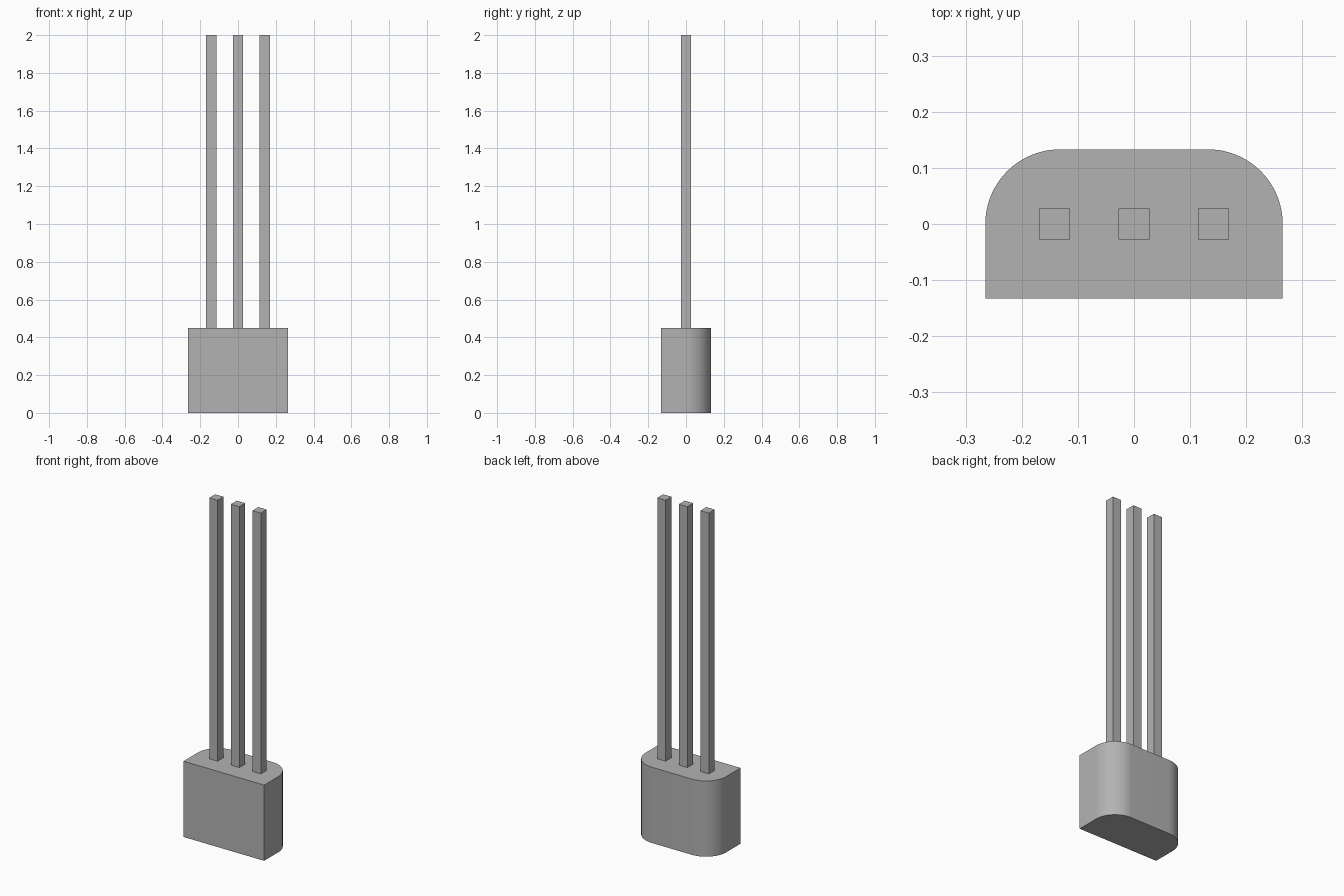
import bpy
import bmesh
from math import sin, cos, pi

cube = bpy.data.objects.get("Cube")
if cube:
    bpy.data.objects.remove(cube, do_unlink=True)

HALF_WIDTH, HALF_DEPTH, BODY_HEIGHT = 0.265, 0.133, 0.45
PIN_WIDTH, PIN_SPACING, TOP = 0.055, 0.142, 2.0
ARC_STEPS = 24

grey = bpy.data.materials.new("plain grey")
grey.use_nodes = True
colour = (0.45, 0.45, 0.45, 1)
grey.diffuse_color = colour
grey.node_tree.nodes["Principled BSDF"].inputs["Base Color"].default_value = colour


def prism(name, outline, bottom, top):
    """Extrude a counter-clockwise outline into a closed upright solid."""
    bm = bmesh.new()
    base = bm.faces.new([bm.verts.new((x, y, bottom)) for x, y in outline])
    side = bmesh.ops.extrude_face_region(bm, geom=[base], use_keep_orig=True)
    raised = [v for v in side["geom"] if isinstance(v, bmesh.types.BMVert)]
    bmesh.ops.translate(bm, verts=raised, vec=(0, 0, top - bottom))
    bmesh.ops.recalc_face_normals(bm, faces=bm.faces[:])
    mesh = bpy.data.meshes.new(name)
    bm.to_mesh(mesh)
    bm.free()
    mesh.materials.append(grey)
    obj = bpy.data.objects.new(name, mesh)
    bpy.context.collection.objects.link(obj)
    return obj


# Body: flat front, back corners rounded by quarter circles
outline = [(-HALF_WIDTH, -HALF_DEPTH), (HALF_WIDTH, -HALF_DEPTH)]
for side, start in ((1, 0), (-1, pi / 2)):
    for i in range(ARC_STEPS + 1):
        a = start + pi / 2 * i / ARC_STEPS
        outline.append((side * (HALF_WIDTH - HALF_DEPTH) + HALF_DEPTH * cos(a),
                        HALF_DEPTH * sin(a)))
body = prism("body", outline, 0, BODY_HEIGHT)
bpy.ops.object.select_all(action='DESELECT')
body.select_set(True)
bpy.context.view_layer.objects.active = body
bpy.ops.object.shade_smooth_by_angle(angle=pi / 6)

# Three square pins rising from the body
h = PIN_WIDTH / 2
for name, x in (("right_pin", -PIN_SPACING), ("middle_pin", 0), ("left_pin", PIN_SPACING)):
    prism(name, [(x - h, -h), (x + h, -h), (x + h, h), (x - h, h)], BODY_HEIGHT, TOP)
